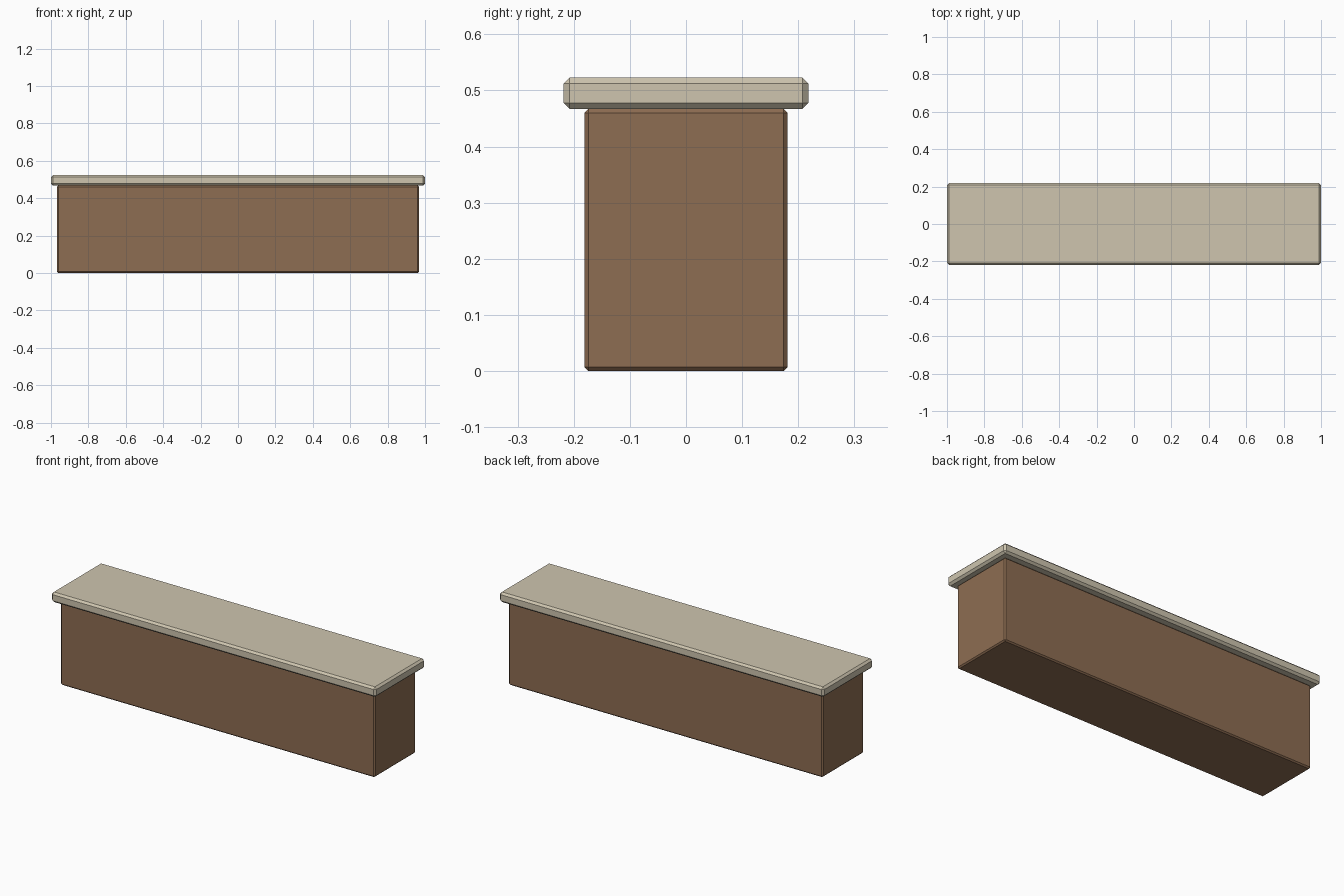
import bpy
import bmesh
from mathutils import Matrix

cube = bpy.data.objects.get("Cube")
if cube:
    bpy.data.objects.remove(cube, do_unlink=True)


def make_material(name, rgb):
    mat = bpy.data.materials.new(name)
    mat.use_nodes = True
    colour = (*rgb, 1.0)
    mat.diffuse_color = colour
    mat.node_tree.nodes["Principled BSDF"].inputs["Base Color"].default_value = colour
    return mat


def chamfered_box(name, size, bottom, chamfer, mat):
    """Box standing at the given height, with every edge cut by a flat chamfer."""
    bm = bmesh.new()
    centre = Matrix.Translation((0, 0, bottom + size[2] / 2))
    bmesh.ops.create_cube(bm, size=1, matrix=centre @ Matrix.Diagonal((*size, 1)))
    bmesh.ops.bevel(bm, geom=bm.edges[:], offset=chamfer, segments=1,
                    affect='EDGES', profile=0.5)
    mesh = bpy.data.meshes.new(name)
    bm.to_mesh(mesh)
    bm.free()
    mesh.materials.append(mat)
    obj = bpy.data.objects.new(name, mesh)
    bpy.context.collection.objects.link(obj)
    return obj


brown = make_material("brown wood", (0.27, 0.153, 0.084))
beige = make_material("beige stone", (0.62, 0.56, 0.43))

# Solid body, with an overhanging slab on top
chamfered_box("counter_body", (1.936, 0.362, 0.467), 0, 0.007, brown)
chamfered_box("counter_top", (2.0, 0.437, 0.056), 0.467, 0.011, beige)
